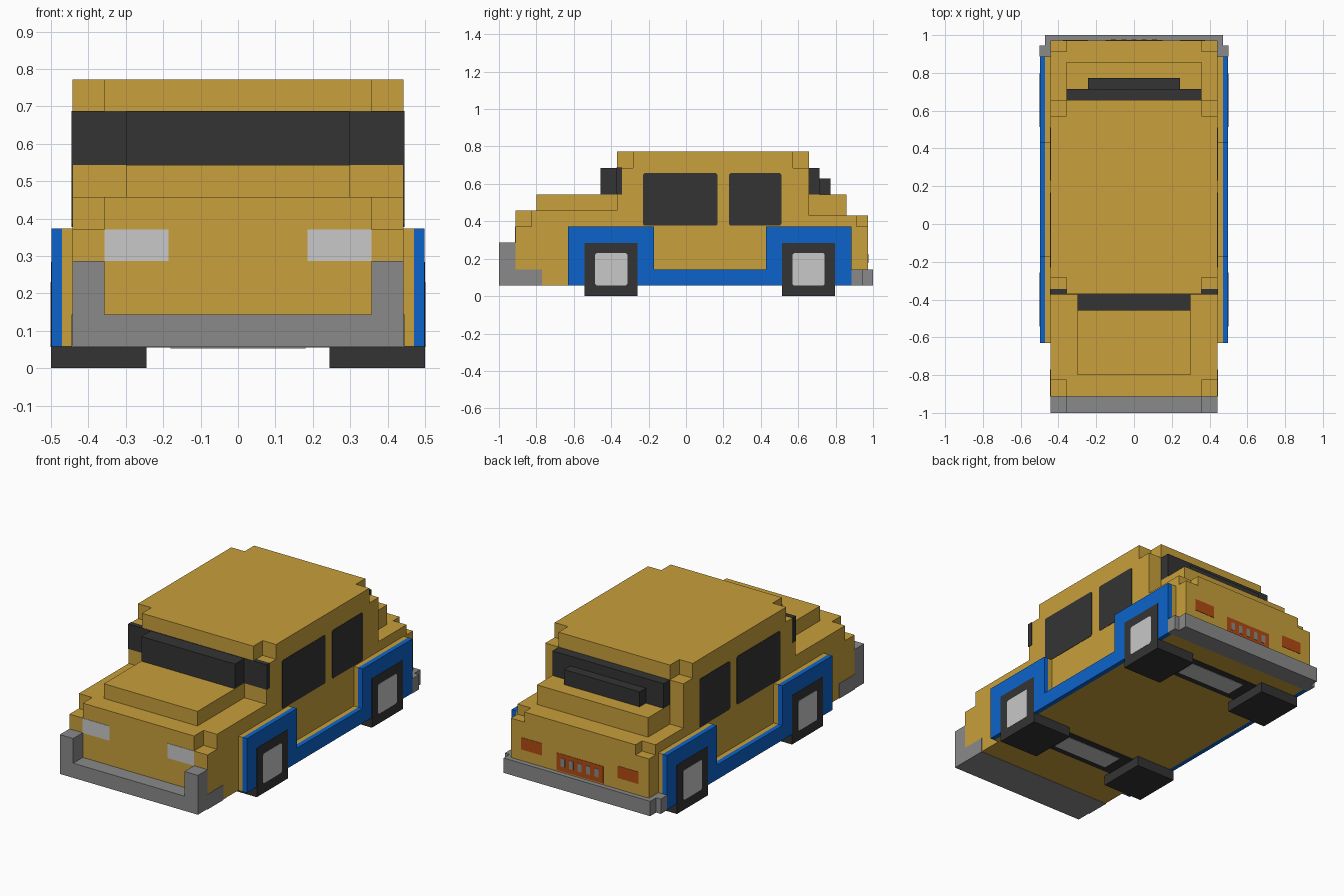
import bpy, bmesh

if "Cube" in bpy.data.objects:
    bpy.data.objects.remove(bpy.data.objects["Cube"])


def material(name, r, g, b):
    m = bpy.data.materials.new(name)
    m.diffuse_color = (r, g, b, 1)
    m.use_nodes = True
    m.node_tree.nodes["Principled BSDF"].inputs["Base Color"].default_value = m.diffuse_color
    return m


YELLOW = material("ochre_paint", .578, .352, .045)
BLUE = material("blue_trim", .0037, .127, .604)
GREY = material("bumper_grey", .254, .254, .254)
DARK = material("dark_rubber_glass", .034, .034, .034)
LIGHT = material("light_grey", .578, .578, .578)
RED = material("tail_red", .445, .07, .006)


def prism(name, pts, axis, a, b, mat):
    """Extrude a flat outline from a to b along an axis."""
    def place(p, t):
        return {'x': (t, p[0], p[1]), 'y': (p[0], t, p[1]), 'z': (p[0], p[1], t)}[axis]
    bm = bmesh.new()
    lo = [bm.verts.new(place(p, a)) for p in pts]
    hi = [bm.verts.new(place(p, b)) for p in pts]
    bm.faces.new(lo)
    bm.faces.new(hi)
    n = len(pts)
    for i in range(n):
        j = (i + 1) % n
        bm.faces.new((lo[i], lo[j], hi[j], hi[i]))
    bmesh.ops.recalc_face_normals(bm, faces=bm.faces)
    me = bpy.data.meshes.new(name)
    bm.to_mesh(me)
    bm.free()
    me.materials.append(mat)
    ob = bpy.data.objects.new(name, me)
    bpy.context.collection.objects.link(ob)
    return ob


def box(name, x0, x1, y0, y1, z0, z1, mat):
    return prism(name, [(x0, y0), (x1, y0), (x1, y1), (x0, y1)], 'z', z0, z1, mat)


def slab(name, y0, y1, z0, z1, front=0, rear=0, w=.443, nx=.357):
    """Body layer with optional square notches in its front and rear corners."""
    right = [(nx, y0), (nx, y0 + front), (w, y0 + front)] if front else [(w, y0)]
    right += [(w, y1 - rear), (nx, y1 - rear), (nx, y1)] if rear else [(w, y1)]
    return prism(name, right + [(-x, y) for x, y in reversed(right)], 'z', z0, z1, YELLOW)


def clipped(u0, u1, v0, v1, c=.008):
    """Rectangle with tiny cut corners."""
    return [(u0 + c, v0), (u1 - c, v0), (u1, v0 + c), (u1, v1 - c),
            (u1 - c, v1), (u0 + c, v1), (u0, v1 - c), (u0, v0 + c)]


# Body layers
slab("lower_body", -.912, .972, .058, .371)
slab("front_deck", -.912, 0, .371, .458, front=.086)
slab("rear_deck", 0, .972, .371, .43, rear=.06)
slab("cabin", -.37, .657, .371, .686)
slab("roof", -.37, .657, .686, .772, front=.086, rear=.086)
box("hood", -.3, .3, -.8, -.36, .45, .543, YELLOW)
box("trunk_step", -.357, .357, .65, .857, .42, .543, YELLOW)

# Windscreen and rear window
box("windscreen", -.3, .3, -.457, -.36, .543, .686, DARK)
box("windscreen_wrap", -.445, .445, -.372, -.343, .543, .6875, DARK)
box("rear_window", -.357, .357, .65, .715, .543, .686, DARK)
box("rear_window_step", -.243, .243, .71, .772, .543, .63, DARK)

# Bumpers
prism("front_bumper", [(-.443, .058), (.443, .058), (.443, .286), (.357, .286), (.357, .143),
                       (-.357, .143), (-.357, .286), (-.443, .286)], 'y', -1, -.912, GREY)
box("front_bumper_wrap", -.445, .445, -.913, -.77, .056, .143, GREY)
prism("rear_bumper", [(-.5, .886), (.5, .886), (.5, .945), (.47, .945), (.47, 1), (-.47, 1),
                      (-.47, .945), (-.5, .945)], 'z', .057, .143, GREY)

# Side parts
fender = [(-.63, .058), (.886, .058), (.886, .373), (.429, .373), (.429, .143),
          (-.171, .143), (-.171, .373), (-.63, .373)]
for s, side in ((1, "right"), (-1, "left")):
    prism("fender_base_" + side, fender, 'x', s * .43, s * .471, YELLOW)
    prism("fender_trim_" + side, fender, 'x', s * .471, s * .4985, BLUE)
    prism("front_side_window_" + side, clipped(-.23, .168, .377, .657), 'x', s * .44, s * .445, DARK)
    prism("rear_side_window_" + side, clipped(.23, .51, .377, .657), 'x', s * .44, s * .445, DARK)
    prism("headlight_" + side, clipped(s * .186, s * .357, .286, .371, 0.0001), 'y', -.914, -.905, LIGHT)
    prism("tail_light_" + side, clipped(s * .243, s * .376, .208, .278, .0001), 'y', .968, .974, RED)
    for y, end in ((-.4, "front"), (.655, "rear")):
        box(f"{end}_wheel_{side}", s * .245, s * .5, y - .142, y + .142, 0, .284, DARK)
        prism(f"{end}_hub_{side}", clipped(y - .086, y + .086, .057, .23), 'x', s * .497, s * .5015, LIGHT)

# Axles under the floor
for y, end in ((-.4, "front"), (.655, "rear")):
    box(end + "_axle", -.25, .25, y - .1, y + .1, .055, .062, DARK)
    box(end + "_axle_plate", -.18, .18, y - .062, y + .062, .053, .06, LIGHT)

# Rear plate with slots
box("rear_plate", -.15, .15, .968, .974, .15, .25, RED)
for i in range(5):
    x = (i - 2) * .054
    box(f"rear_plate_slot_{i}", x - .013, x + .013, .97, .976, .178, .226, GREY)
